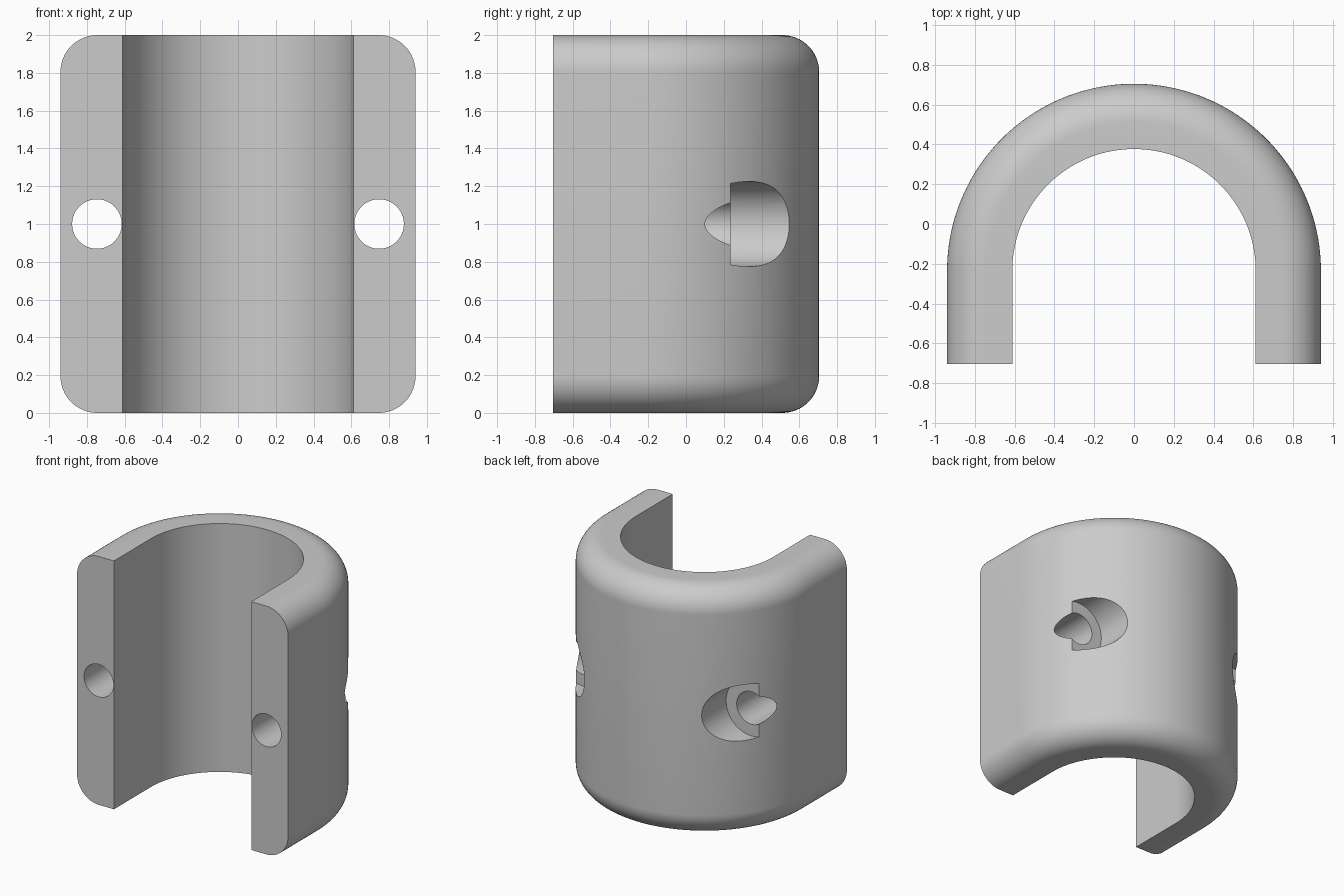
import bpy
import bmesh
from math import pi, sin, cos
from mathutils import Vector

if "Cube" in bpy.data.objects:
    bpy.data.objects.remove(bpy.data.objects["Cube"], do_unlink=True)

OUTER, INNER, HEIGHT, FILLET = 0.94, 0.612, 2.0, 0.195
FRONT, CENTRE = -0.705, -0.235
ARC_STEPS, FILLET_STEPS = 96, 16

grey = bpy.data.materials.new("plain grey")
grey.use_nodes = True
colour = (0.6, 0.6, 0.6, 1)
grey.diffuse_color = colour
grey.node_tree.nodes["Principled BSDF"].inputs["Base Color"].default_value = colour


def finish(name, bm):
    bmesh.ops.recalc_face_normals(bm, faces=bm.faces)
    mesh = bpy.data.meshes.new(name)
    bm.to_mesh(mesh)
    bm.free()
    mesh.materials.append(grey)
    obj = bpy.data.objects.new(name, mesh)
    bpy.context.collection.objects.link(obj)
    return obj


# Wall cross-section (radius, height) with rounded outer corners
section = [(INNER, HEIGHT), (INNER, 0)]
for mid_z, start in ((FILLET, -pi / 2), (HEIGHT - FILLET, 0)):
    for i in range(FILLET_STEPS + 1):
        a = start + pi / 2 * i / FILLET_STEPS
        section.append((OUTER - FILLET + FILLET * cos(a), mid_z + FILLET * sin(a)))

# U-shaped path: straight leg, half circle, straight leg
stations = [(FRONT, 0)]
stations += [(CENTRE, pi * i / ARC_STEPS) for i in range(ARC_STEPS + 1)]
stations += [(FRONT, pi)]

# Sweep the section along the path
bm = bmesh.new()
rings = [[bm.verts.new((r * cos(a), y + r * sin(a), z)) for r, z in section]
         for y, a in stations]
for ring, following in zip(rings, rings[1:]):
    for i in range(len(section)):
        bm.faces.new((ring[i - 1], ring[i], following[i], following[i - 1]))
bm.faces.new(rings[0])
bm.faces.new(rings[-1])
clamp = finish("clamp_body", bm)


def cut_bore(name, x, y0, y1, radius, sides=64):
    bm = bmesh.new()
    ends = [[bm.verts.new(Vector((x + radius * cos(2 * pi * i / sides), y,
                                  HEIGHT / 2 + radius * sin(2 * pi * i / sides))))
             for i in range(sides)] for y in (y0, y1)]
    for i in range(sides):
        bm.faces.new((ends[0][i - 1], ends[0][i], ends[1][i], ends[1][i - 1]))
    for end in ends:
        bm.faces.new(end)
    cutter = finish(name, bm)
    cutter.hide_render = True
    mod = clamp.modifiers.new(name, "BOOLEAN")
    mod.operation = "DIFFERENCE"
    mod.solver = "EXACT"
    mod.object = cutter
    bpy.ops.object.modifier_apply(modifier=name)
    bpy.data.objects.remove(cutter, do_unlink=True)


bpy.ops.object.select_all(action="DESELECT")
clamp.select_set(True)
bpy.context.view_layer.objects.active = clamp

# Screw holes through the legs, with wider head recesses at the back
for side in (-1, 1):
    cut_bore("screw_hole", side * 0.747, -1, 1, 0.131)
    cut_bore("head_recess", side * 0.747, 0.235, 1, 0.225)

bpy.ops.object.shade_smooth_by_angle(angle=pi / 6)
